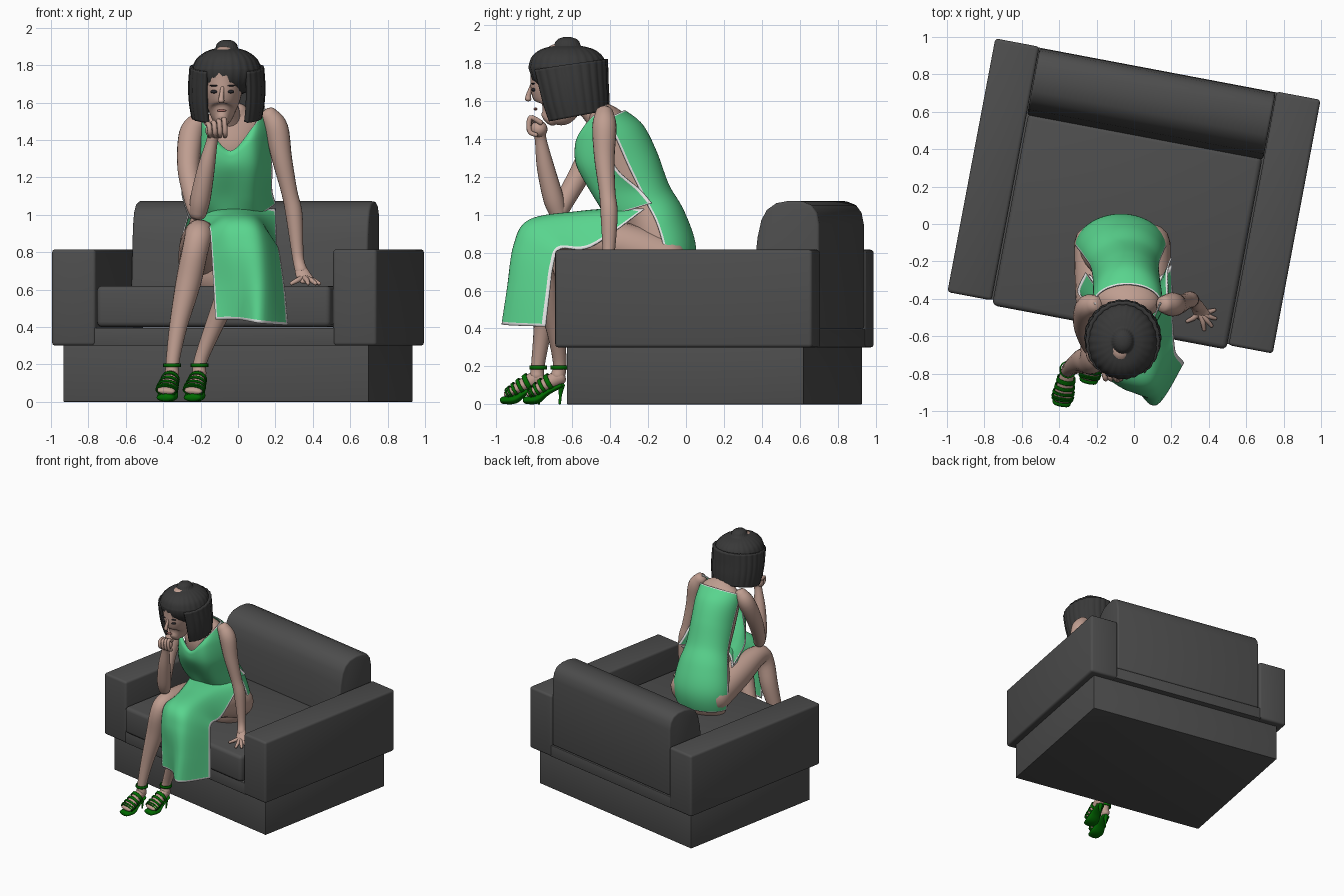
import bpy, bmesh, math
from mathutils import Vector, Matrix

def mat(name, r, g, b):
    m = bpy.data.materials.new(name)
    m.diffuse_color = (r, g, b, 1)
    return m

GREY = mat("sofa grey", .075, .075, .075)
HAIR = mat("dark hair", .04, .04, .04)
SKIN = mat("skin", .52, .34, .28)
DRESS = mat("dress green", .10, .66, .27)
TRIM = mat("white trim", .8, .8, .8)
SHOE = mat("shoe green", .0, .14, .0)
DARK = mat("eye dark", .02, .02, .025)
LIP = mat("lips", .38, .16, .14)
SOFA = Matrix.Translation((0, .15, 0)) @ Matrix.Rotation(math.radians(-10.7), 4, 'Z')

def finish(name, bm, mats, angle=45, solid=0, xf=None):
    bmesh.ops.recalc_face_normals(bm, faces=bm.faces)
    if xf:
        bm.transform(xf)
    me = bpy.data.meshes.new(name)
    bm.to_mesh(me)
    bm.free()
    for m in mats:
        me.materials.append(m)
    me.shade_smooth()
    me.set_sharp_from_angle(angle=math.radians(angle))
    ob = bpy.data.objects.new(name, me)
    bpy.context.collection.objects.link(ob)
    if solid:
        s = ob.modifiers.new("thickness", 'SOLIDIFY')
        s.thickness, s.offset = solid, 0
    return ob

def spline(rows, k):
    """Catmull-Rom through rows of equal-length tuples."""
    out = []
    for i in range(len(rows) - 1):
        a, b, c, d = rows[max(i - 1, 0)], rows[i], rows[i + 1], rows[min(i + 2, len(rows) - 1)]
        for j in range(k):
            t = j / k
            out.append(tuple(.5 * (2 * q + (r - p) * t + (2 * p - 5 * q + 4 * r - s) * t * t
                             + (3 * q - p - 3 * r + s) * t ** 3) for p, q, r, s in zip(a, b, c, d)))
    return out + [tuple(rows[-1])]

def skin_grid(bm, grid, closed):
    vs = [[bm.verts.new(p) for p in row] for row in grid]
    n = len(vs[0])
    rows, cols = len(vs) - 1, n if closed else n - 1
    for i in range(rows):
        for j in range(cols):
            k = (j + 1) % n
            f = bm.faces.new((vs[i][j], vs[i][k], vs[i + 1][k], vs[i + 1][j]))
            if not closed and (i in (0, rows - 1) or j in (0, cols - 1)):
                f.material_index = 1
    return vs

def sweep(name, pts, mats, n=20, k=5, arc=None, grow=0, ripple=0, caps=True, solid=0):
    """Elliptical tube through (x, y, z, r[, r2]); arc in degrees makes an open shell."""
    P = spline([p if len(p) == 5 else (*p, p[3]) for p in pts], k)
    C = [Vector(p[:3]) for p in P]
    T = [(C[min(i + 1, len(C) - 1)] - C[max(i - 1, 0)]).normalized() for i in range(len(C))]
    R = [(c, t, p[3] + grow, p[4] + grow) for c, t, p in zip(C, T, P)]
    if caps and not arc:
        def end(r, s):
            c, t, a, b = r
            m = min(a, b)
            return [(c + t * s * m * h, t, a * w, b * w) for h, w in ((.35, .9), (.6, .68), (.75, .3))]
        R = end(R[0], -1)[::-1] + R + end(R[-1], 1)
    if arc:
        A = [math.radians(arc[0] + (arc[1] - arc[0]) * i / n) for i in range(n + 1)]
    else:
        A = [2 * math.pi * i / n for i in range(n)]
    grid = []
    for c, t, a, b in R:
        s = (Vector((1, 0, 0)) - t * t.x).normalized()
        o = t.cross(s)
        grid.append([c + (s * a * math.cos(w) + o * b * math.sin(w)) * (1 + ripple * math.cos(26 * w)) for w in A])
    bm = bmesh.new()
    vs = skin_grid(bm, grid, not arc)
    if caps and not arc:
        bm.faces.new(vs[0])
        bm.faces.new(vs[-1])
    return finish(name, bm, mats, 60, solid)

def sheet(name, rows, k=8):
    """Cloth through rows of points, with a white border."""
    lines = [spline(r, k) for r in rows]
    cols = [spline(list(c), k) for c in zip(*lines)]
    bm = bmesh.new()
    skin_grid(bm, cols, False)
    return finish(name, bm, [DRESS, TRIM], 60, .008)

def ball(name, c, s, m):
    bm = bmesh.new()
    bmesh.ops.create_uvsphere(bm, u_segments=20, v_segments=12, radius=1)
    return finish(name, bm, [m], 60, 0, Matrix.Translation(c) @ Matrix.Diagonal((*s, 1)))

def prism(name, profile, u0, u1, bevel):
    """Sofa part: (depth, height) outline extruded across the sofa width."""
    bm = bmesh.new()
    f = bm.faces.new([bm.verts.new((u0, v, z)) for v, z in profile])
    g = bmesh.ops.extrude_face_region(bm, geom=[f])
    bmesh.ops.translate(bm, vec=(u1 - u0, 0, 0), verts=[v for v in g['geom'] if isinstance(v, bmesh.types.BMVert)])
    edges = [e for e in bm.edges if e.calc_face_angle(0) is None or abs(e.calc_face_angle(0)) > .9]
    bmesh.ops.bevel(bm, geom=edges, offset=bevel, segments=3, profile=.5, affect='EDGES')
    return finish(name, bm, [GREY], 35, 0, SOFA)

def box(name, u0, u1, v0, v1, z0, z1, bevel):
    return prism(name, [(v0, z0), (v1, z0), (v1, z1), (v0, z1)], u0, u1, bevel)

# Sofa
box("sofa_base", -.83, .83, -.635, .635, 0, .31, .004)
box("sofa_rail", -.66, .66, -.685, .685, .30, .395, .004)
box("seat_cushion", -.637, .637, -.715, .33, .40, .62, .028)
for side, u in (("left", -.885), ("right", .645)):
    box(side + "_armrest", u, u + .24, -.69, .69, .30, .815, .018)
prism("backrest", [(.32, .397), (.32, .62), (.35, .88), (.37, .97), (.40, 1.025), (.45, 1.06), (.52, 1.073),
                   (.59, 1.07), (.64, 1.05), (.67, 1.01), (.682, .95), (.682, .397)], -.642, .642, .014)

# Body
TORSO = [(-.07, -.13, .67, .21, .14), (-.07, -.13, .80, .225, .165), (-.06, -.17, .95, .20, .155),
         (-.05, -.235, 1.08, .165, .145), (-.04, -.32, 1.25, .16, .165), (-.035, -.385, 1.40, .165, .155),
         (-.035, -.43, 1.50, .165, .10), (-.04, -.46, 1.55, .09, .06)]
sweep("torso", TORSO, [SKIN], 32)
sweep("neck", [(-.04, -.45, 1.50, .07), (-.055, -.52, 1.57, .057), (-.07, -.60, 1.65, .06)], [SKIN])
sweep("left_arm", [(.165, -.43, 1.53, .05), (.205, -.43, 1.46, .064), (.235, -.43, 1.30, .054), (.275, -.415, 1.12, .043),
                   (.30, -.405, 1.0, .045), (.32, -.41, .78, .031), (.338, -.44, .70, .033, .028)], [SKIN])
sweep("right_upper_arm", [(-.21, -.43, 1.50, .052), (-.25, -.45, 1.43, .066), (-.265, -.54, 1.25, .059),
                          (-.235, -.64, 1.07, .05), (-.215, -.67, 1.01, .045)], [SKIN])
sweep("right_forearm", [(-.213, -.675, 1.01, .046), (-.20, -.70, 1.09, .054), (-.17, -.74, 1.25, .046),
                        (-.14, -.765, 1.39, .031), (-.13, -.77, 1.43, .034)], [SKIN])
sweep("right_leg", [(-.20, -.10, .76, .12), (-.20, -.40, .84, .112), (-.208, -.66, .895, .078), (-.225, -.73, .83, .07),
                    (-.265, -.73, .64, .068), (-.32, -.755, .40, .048), (-.35, -.78, .21, .036), (-.352, -.785, .15, .038)], [SKIN])
sweep("left_leg", [(.07, -.10, .76, .125), (.07, -.40, .855, .115), (.06, -.74, .875, .074), (.035, -.79, .80, .068),
                   (-.04, -.74, .61, .066), (-.13, -.69, .40, .048), (-.20, -.665, .22, .036), (-.207, -.675, .15, .038)], [SKIN])

# Hands
ball("right_fist", (-.125, -.775, 1.45), (.05, .045, .045), SKIN)
for i in range(4):
    x = -.165 + .027 * i
    sweep("right_finger", [(x, -.765, 1.485, .014), (x + .01, -.82, 1.48 + .01 * i, .014),
                           (x + .015, -.825, 1.44, .013), (x + .015, -.79, 1.42, .012)], [SKIN], 10)
sweep("left_palm", [(.335, -.43, .71, .033, .026), (.35, -.46, .675, .04, .022), (.37, -.49, .65, .04, .016)], [SKIN])
for x, y in ((.43, -.46), (.435, -.505), (.415, -.545), (.375, -.565), (.285, -.52)):
    sweep("left_finger", [(.35, -.47, .665, .015), ((.36 + x) / 2, (-.48 + y) / 2, .652, .014), (x, y, .632, .010)], [SKIN], 10)

# Head and face
sweep("head", [(-.085, -.72, 1.51, .038, .05), (-.085, -.685, 1.55, .068, .11), (-.082, -.67, 1.62, .095, .145),
               (-.08, -.665, 1.70, .108, .155), (-.075, -.655, 1.78, .105, .16), (-.07, -.64, 1.84, .07, .10)], [SKIN], 32)
sweep("nose", [(-.083, -.812, 1.68, .010), (-.088, -.828, 1.635, .013), (-.09, -.832, 1.61, .017)], [SKIN], 12)
for x in (-.128, -.04):
    ball("eye", (x, -.803, 1.658), (.02, .012, .009), DARK)
    ball("eyebrow", (x, -.805, 1.69), (.026, .012, .004), DARK)
ball("mouth", (-.088, -.793, 1.557), (.026, .010, .008), LIP)

# Bobbed hair: closed crown, sides open around the face
sweep("hair_crown", [(-.06, -.625, 1.775, .186, .205), (-.06, -.625, 1.83, .163, .188), (-.06, -.625, 1.87, .115, .14),
                     (-.06, -.625, 1.89, .06, .07)], [HAIR], 104, 5, ripple=.012)
sweep("hair_bob", [(-.06, -.58, 1.52, .175, .165), (-.06, -.595, 1.60, .188, .18), (-.06, -.61, 1.69, .192, .19),
                   (-.06, -.625, 1.79, .185, .203)], [HAIR, HAIR], 104, 5, arc=(-55, 235), ripple=.014, solid=.025)

# Dress: back panel follows the torso, front bodice and skirt are draped sheets
sweep("dress_back", TORSO[:7], [DRESS, TRIM], 44, 8, arc=(5, 175), grow=.016, solid=.008)
sheet("dress_bodice", [
    [(-.21, -.42, 1.55), (-.16, -.53, 1.46), (-.04, -.57, 1.34), (.08, -.53, 1.47), (.14, -.42, 1.58)],
    [(-.22, -.42, 1.42), (-.15, -.565, 1.40), (-.04, -.58, 1.31), (.08, -.565, 1.40), (.17, -.42, 1.43)],
    [(-.27, -.40, 1.22), (-.16, -.55, 1.26), (-.04, -.565, 1.24), (.09, -.55, 1.26), (.18, -.37, 1.25)],
    [(-.30, -.35, 1.12), (-.18, -.46, 1.10), (-.05, -.48, 1.10), (.09, -.46, 1.10), (.18, -.24, 1.13)],
    [(-.26, -.26, .98), (-.15, -.40, 1.0), (-.04, -.43, 1.0), (.10, -.38, 1.0), (.20, -.18, 1.06)]])
sheet("dress_skirt", [
    [(-.24, -.27, .95), (-.15, -.33, 1.03), (.10, -.30, 1.03), (.20, -.22, 1.03)],
    [(-.17, -.57, .93), (-.08, -.57, 1.005), (.10, -.55, .995), (.205, -.50, .83)],
    [(-.15, -.76, .92), (-.05, -.81, .965), (.10, -.81, .955), (.215, -.66, .82)],
    [(-.14, -.82, .80), (-.03, -.885, .83), (.12, -.89, .83), (.23, -.70, .73)],
    [(-.13, -.83, .62), (.0, -.89, .62), (.13, -.93, .62), (.25, -.72, .58)],
    [(-.12, -.84, .44), (.0, -.87, .44), (.12, -.965, .42), (.265, -.74, .41)]])

# Feet and strappy heeled shoes
for side, hx, hy, tx, ty in (("right", -.352, -.775, -.385, -.945), ("left", -.205, -.665, -.24, -.825)):
    def at(t, z, *r):
        return (hx + (tx - hx) * t, hy + (ty - hy) * t, z, *r)
    foot = [at(0, .145, .036, .042), at(.45, .105, .042, .036), at(.8, .072, .05, .026), at(1, .055, .046, .016)]
    sweep(side + "_foot", foot, [SKIN])
    sweep(side + "_sole", [at(-.05, .10, .035, .012), at(.4, .065, .044, .016), at(.75, .028, .056, .024),
                           at(1.1, .022, .048, .02)], [SHOE])
    sweep(side + "_heel", [at(-.05, .10, .02), at(-.02, .05, .009), at(0, .005, .007)], [SHOE], 10)
    dense = spline(foot, 8)
    for i in (5, 9, 13, 17, 20):
        sweep(side + "_strap", dense[i:i + 3], [SHOE], 20, 2, grow=.008, caps=False, solid=.006)
    sweep(side + "_ankle_strap", [at(.02, .185, .043), at(.02, .205, .043)], [SHOE], 20, 2, caps=False, solid=.008)
